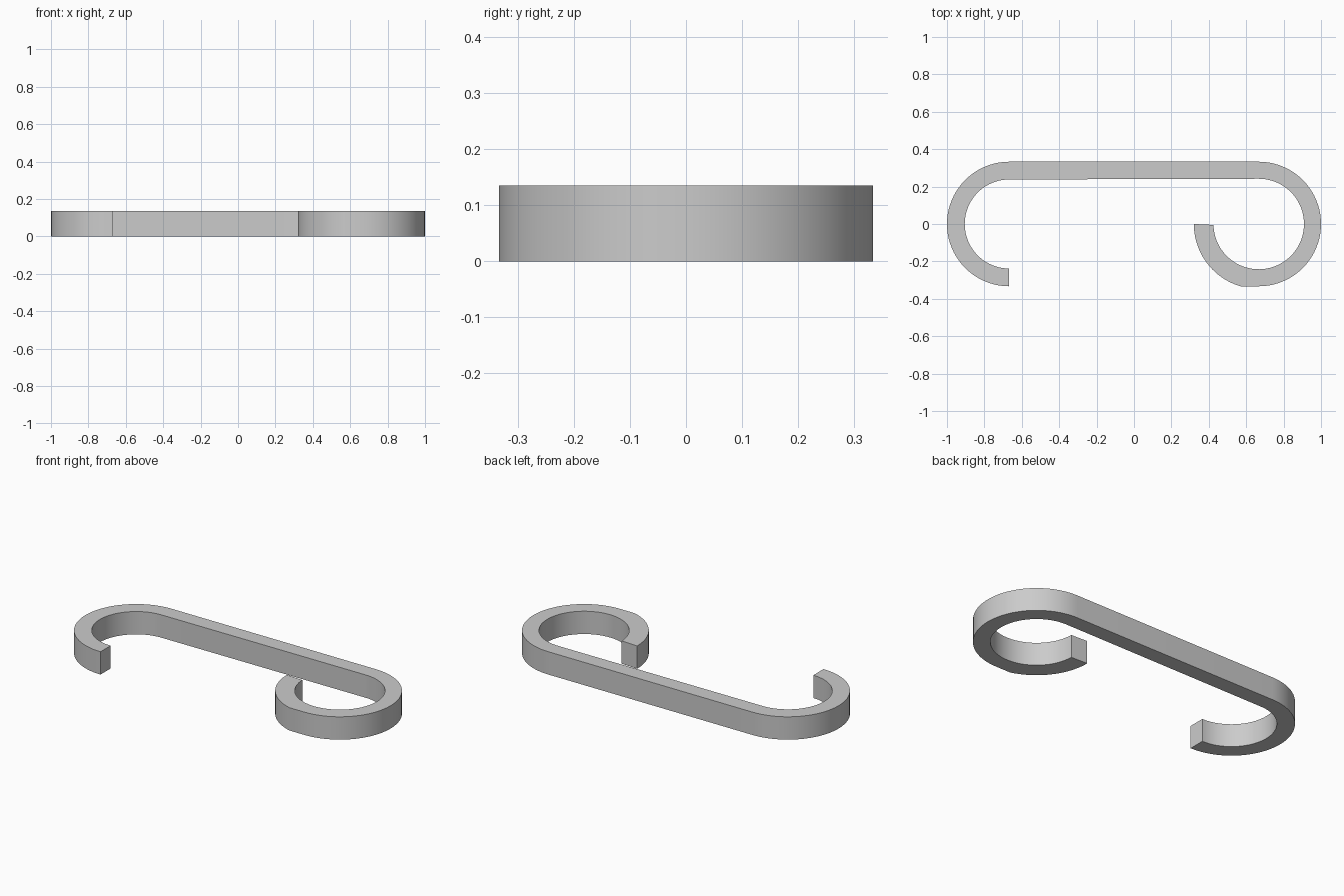
import bpy
import bmesh
from math import cos, sin, radians

cube = bpy.data.objects.get("Cube")
if cube:
    bpy.data.objects.remove(cube, do_unlink=True)

HEIGHT = 0.135
BEND_X = 0.667   # centre of each end bend
OUTER = 0.333    # half depth of the hook
INNER = 0.24


def arc(cx, radius, start, end, steps=40):
    """Points on a circle centred on the x axis, angles in degrees."""
    pts = []
    for i in range(steps + 1):
        a = radians(start + (end - start) * i / steps)
        pts.append((cx + radius * cos(a), radius * sin(a)))
    return pts


# Outer edge: open bend, straight back, closed bend, wider curled tip
outline = arc(-BEND_X, OUTER, 270, 90)
outline += arc(BEND_X, OUTER, 90, -90)
outline += arc(BEND_X, 0.347, -106.3, -180, 20)

# Inner edge, traced back from the tip to the open end
outline += arc(BEND_X, 0.242, -178.8, 90, 60)
outline += arc(-BEND_X, 0.238, 90, 270)

# Extrude the outline into the solid hook
bm = bmesh.new()
base = bm.faces.new([bm.verts.new((x, y, 0)) for x, y in outline])
top = bmesh.ops.extrude_face_region(bm, geom=[base], use_keep_orig=True)
bmesh.ops.translate(bm, vec=(0, 0, HEIGHT),
                    verts=[g for g in top["geom"] if isinstance(g, bmesh.types.BMVert)])
bmesh.ops.recalc_face_normals(bm, faces=bm.faces)
mesh = bpy.data.meshes.new("double_hook")
bm.to_mesh(mesh)
bm.free()
hook = bpy.data.objects.new("double_hook", mesh)
bpy.context.collection.objects.link(hook)

# Plain grey material
grey = bpy.data.materials.new("plain_grey")
grey.use_nodes = True
colour = (0.6, 0.6, 0.6, 1)
grey.diffuse_color = colour
grey.node_tree.nodes["Principled BSDF"].inputs["Base Color"].default_value = colour
mesh.materials.append(grey)

# Smooth bends with sharp rims
bpy.ops.object.select_all(action="DESELECT")
hook.select_set(True)
bpy.context.view_layer.objects.active = hook
bpy.ops.object.shade_smooth_by_angle(angle=radians(30))
